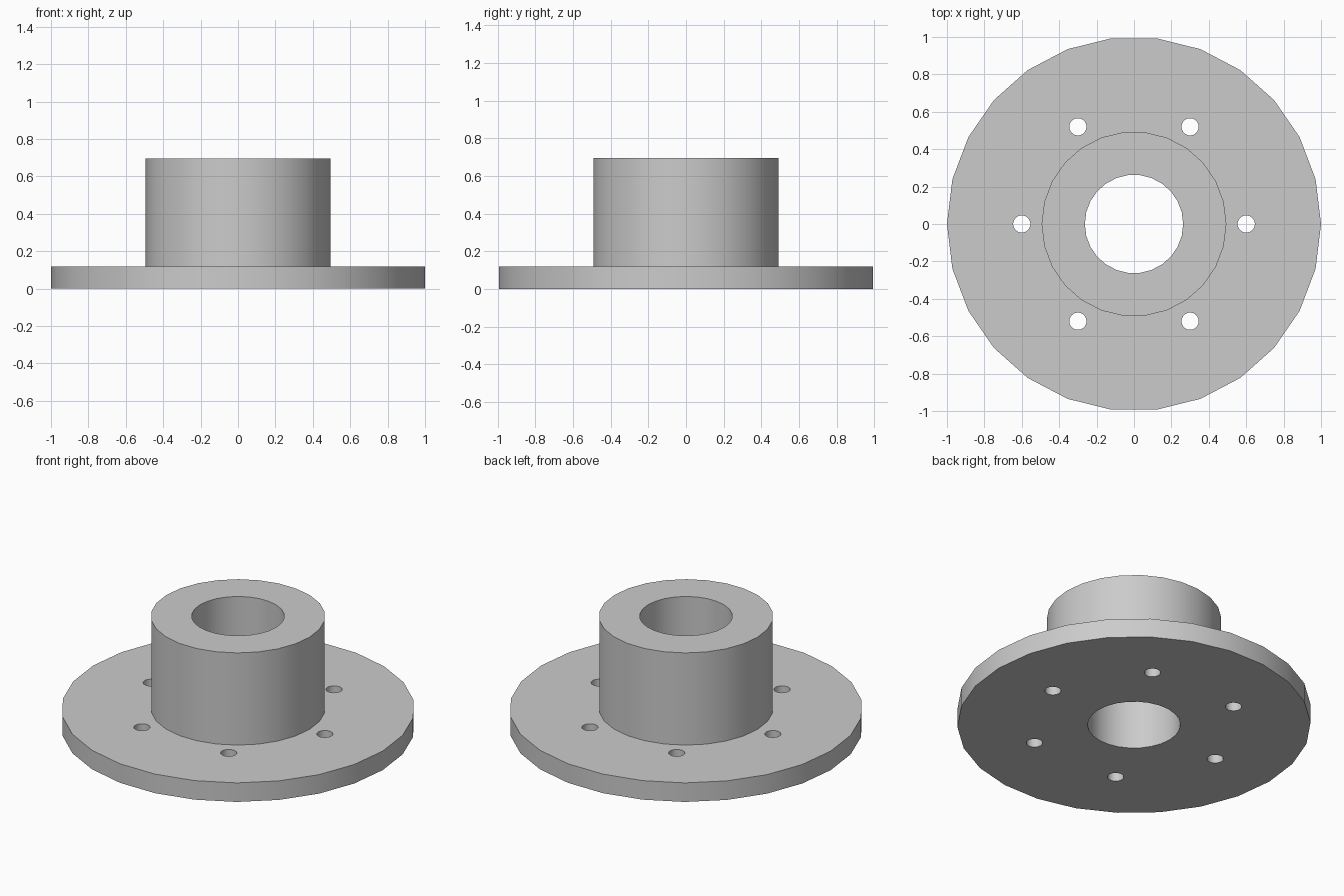
import bpy
import bmesh
from math import radians
from mathutils import Matrix, Vector

SIDES = 26
FLANGE_R, FLANGE_H = 1.0, 0.119
HUB_R, HUB_TOP = 0.494, 0.695
BORE_R = 0.263
BOLT_CIRCLE_R, BOLT_R, BOLTS = 0.6, 0.046, 6

cube = bpy.data.objects.get("Cube")
if cube:
    bpy.data.objects.remove(cube, do_unlink=True)

# Single plain grey
grey = bpy.data.materials.new("plain_grey")
grey.use_nodes = True
colour = (0.6, 0.6, 0.6, 1.0)
grey.diffuse_color = colour
for node in grey.node_tree.nodes:
    if node.type == 'BSDF_PRINCIPLED':
        node.inputs["Base Color"].default_value = colour


def add_object(name, bm):
    mesh = bpy.data.meshes.new(name)
    bmesh.ops.recalc_face_normals(bm, faces=bm.faces)
    bm.to_mesh(mesh)
    bm.free()
    mesh.materials.append(grey)
    obj = bpy.data.objects.new(name, mesh)
    bpy.context.collection.objects.link(obj)
    return obj


# Flange, hub and bore turned from one closed profile
profile = [(BORE_R, 0), (FLANGE_R, 0), (FLANGE_R, FLANGE_H),
           (HUB_R, FLANGE_H), (HUB_R, HUB_TOP), (BORE_R, HUB_TOP)]
bm = bmesh.new()
verts = [bm.verts.new((r, 0, z)) for r, z in profile]
edges = [bm.edges.new((verts[i - 1], verts[i])) for i in range(len(verts))]
bmesh.ops.spin(bm, geom=verts + edges, cent=(0, 0, 0), axis=(0, 0, 1),
               angle=radians(360), steps=SIDES, use_merge=True)
bmesh.ops.remove_doubles(bm, verts=bm.verts, dist=0.0001)
body = add_object("flanged_hub", bm)

# Ring of bolt hole cutters
bm = bmesh.new()
for i in range(BOLTS):
    turn = Matrix.Rotation(radians(360 * i / BOLTS), 4, 'Z')
    place = turn @ Matrix.Translation(Vector((BOLT_CIRCLE_R, 0, FLANGE_H / 2)))
    bmesh.ops.create_cone(bm, cap_ends=True, segments=SIDES, radius1=BOLT_R,
                          radius2=BOLT_R, depth=FLANGE_H * 2, matrix=place)
cutter = add_object("bolt_hole_cutter", bm)
cutter.hide_render = True

# Drill the bolt holes
drill = body.modifiers.new("bolt_holes", 'BOOLEAN')
drill.operation = 'DIFFERENCE'
drill.solver = 'EXACT'
drill.object = cutter
bpy.ops.object.select_all(action='DESELECT')
bpy.context.view_layer.objects.active = body
body.select_set(True)
bpy.ops.object.modifier_apply(modifier=drill.name)
bpy.data.objects.remove(cutter, do_unlink=True)

# Smooth walls, crisp rims
bpy.ops.object.shade_smooth_by_angle(angle=radians(30))
